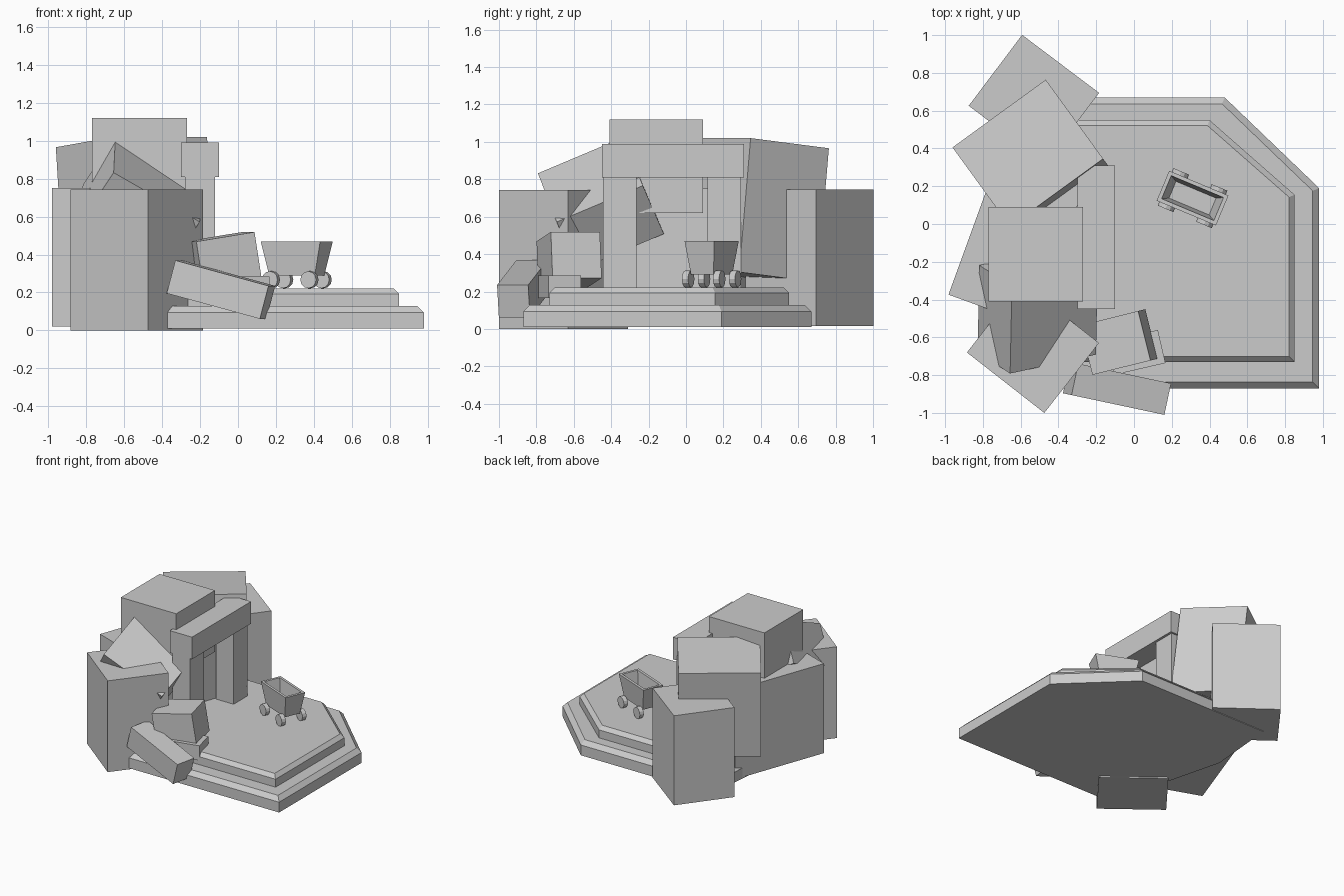
import bpy, bmesh
from math import radians, pi
from mathutils import Matrix, Vector, Euler

if "Cube" in bpy.data.objects:
    bpy.data.objects.remove(bpy.data.objects["Cube"])


def finish(name, bm, matrix=None):
    bmesh.ops.recalc_face_normals(bm, faces=bm.faces)
    me = bpy.data.meshes.new(name)
    bm.to_mesh(me)
    bm.free()
    ob = bpy.data.objects.new(name, me)
    bpy.context.collection.objects.link(ob)
    if matrix is not None:
        ob.matrix_world = matrix
    return ob


def box(name, centre, size, rot=(0, 0, 0)):
    bm = bmesh.new()
    bmesh.ops.create_cube(bm, size=1)
    bmesh.ops.scale(bm, vec=size, verts=bm.verts)
    m = Matrix.Translation(centre) @ Euler([radians(a) for a in rot]).to_matrix().to_4x4()
    return finish(name, bm, m)


def tier(name, outline, z0, z1, bevel):
    bm = bmesh.new()
    face = bm.faces.new([bm.verts.new((x, y, z0)) for x, y in outline])
    ext = bmesh.ops.extrude_face_region(bm, geom=[face])
    top = [v for v in ext["geom"] if isinstance(v, bmesh.types.BMVert)]
    bmesh.ops.translate(bm, verts=top, vec=(0, 0, z1 - z0))
    rim = [e for e in bm.edges if all(v in top for v in e.verts)]
    bmesh.ops.recalc_face_normals(bm, faces=bm.faces)
    bmesh.ops.bevel(bm, geom=rim, offset=bevel, segments=1, affect='EDGES')
    return finish(name, bm)


# Stepped ground platform
tier("ground_lower", [(-.5, -.87), (.98, -.87), (.98, .19), (.48, .67), (-.7, .67), (-.75, .1)],
     .01, .128, .034)
tier("ground_upper", [(-.45, -.73), (.85, -.73), (.85, .155), (.40, .55), (-.6, .55), (-.6, .1)],
     .12, .222, .029)

# Big rocks around the entrance
box("rock_back", (-.53, .66, .38), (.51, .47, .73), (0, 0, -37))
box("rock_back_high", (-.54, .345, .635), (.61, .52, .72), (-6, 0, 36))
box("rock_left", (-.62, -.08, .385), (.48, .8, .73), (0, 0, -20))
box("rock_front", (-.535, -.655, .372), (.52, .47, .744), (0, 0, -38))
box("rock_top", (-.52, -.16, .87), (.5, .5, .5))
box("rock_tilted", (-.51, -.455, .67), (.533, .5, .33), (26.4, 29.2, 12.4))

# Fallen rocks
box("fallen_block", (-.08, -.625, .37), (.32, .27, .25), (0, -9, 14))
box("fallen_slab", (-.09, -.87, .215), (.52, .17, .18), (0, 15, -12))
box("fallen_flat", (.01, -.68, .225), (.28, .18, .12), (0, 0, 13))

# Entrance frame
box("lintel", (-.20, -.07, .90), (.2, .76, .18))
for y, label in ((-.355, "front"), (.205, "back")):
    box("post_" + label, (-.2, y, .51), (.16, .18, .62))

# Cart body: tapered open tub
cart = Matrix.Translation((.31, .137, 0)) @ Matrix.Rotation(radians(-22.7), 4, 'Z')
bm = bmesh.new()
rings = []
for hx, hy, z in ((.13, .065, .29), (.17, .086, .47), (.15, .066, .47), (.115, .048, .31)):
    rings.append([bm.verts.new((sx * hx, sy * hy, z))
                  for sx, sy in ((-1, -1), (1, -1), (1, 1), (-1, 1))])
for a, b in zip(rings, rings[1:]):
    for i in range(4):
        j = (i + 1) % 4
        bm.faces.new((a[i], a[j], b[j], b[i]))
bm.faces.new(rings[0])
bm.faces.new(rings[-1])
finish("cart_body", bm, cart)

# Cart wheels
for sx in (-1, 1):
    for sy in (-1, 1):
        bm = bmesh.new()
        bmesh.ops.create_cone(bm, cap_ends=True, segments=12, radius1=.045, radius2=.045, depth=.035)
        m = cart @ Matrix.Translation((sx * .11, sy * .09, .267)) @ Matrix.Rotation(pi / 2, 4, 'X')
        finish("cart_wheel", bm, m)
